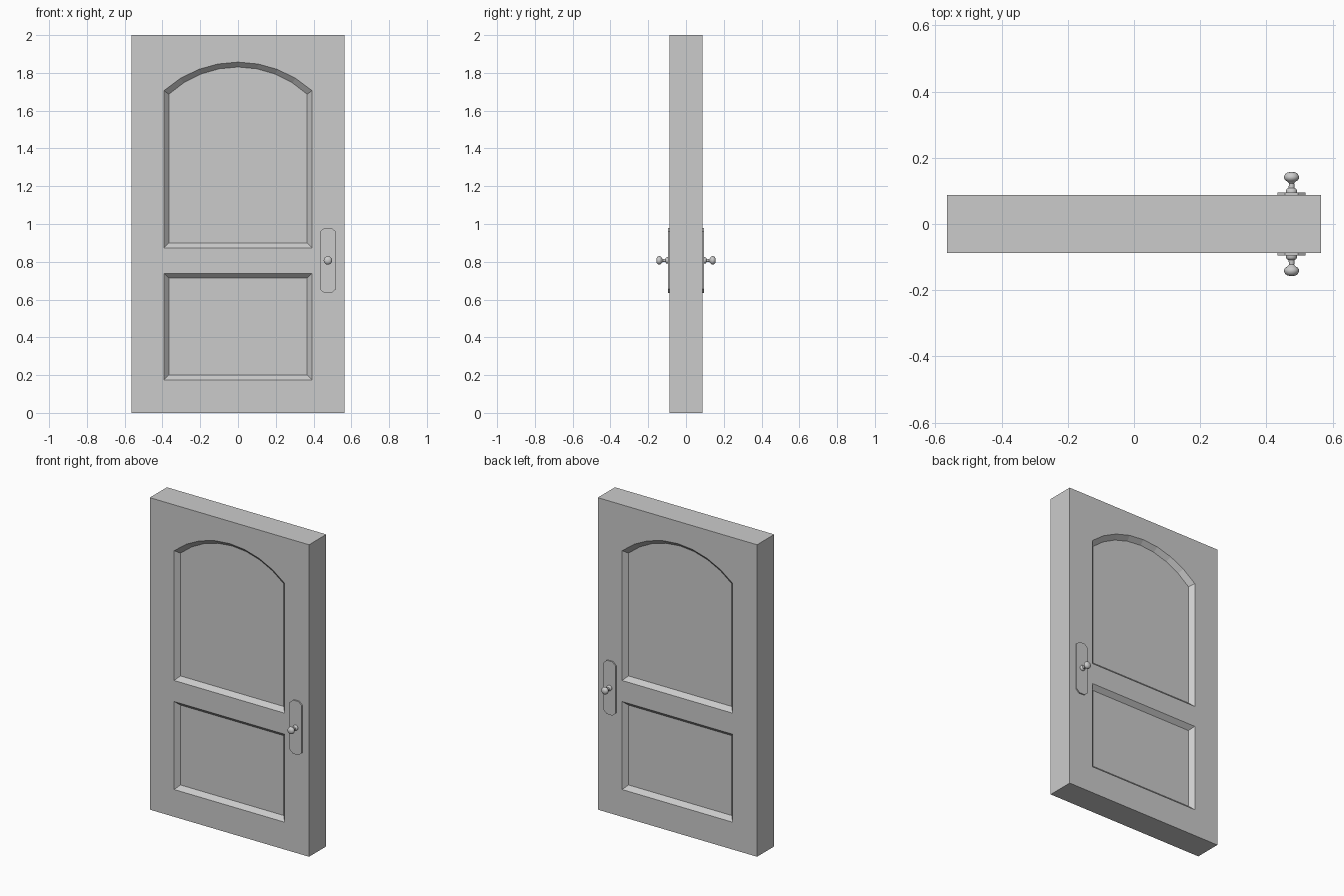
import bpy, bmesh, math
from mathutils import Vector

cube = bpy.data.objects.get("Cube")
if cube:
    bpy.data.objects.remove(cube, do_unlink=True)

GREY = (0.6, 0.6, 0.6, 1.0)
grey = bpy.data.materials.new("plain grey")
grey.use_nodes = True
grey.diffuse_color = GREY
grey.node_tree.nodes["Principled BSDF"].inputs["Base Color"].default_value = GREY

HALF_W, HALF_D, HEIGHT = 0.565, 0.087, 2.0
RECESS, BEVEL = 0.027, 0.026
LOCK_X, LOCK_Z = 0.476, 0.807
PLATE = 0.008


def finish(bm, name, smooth=False):
    bmesh.ops.recalc_face_normals(bm, faces=bm.faces)
    mesh = bpy.data.meshes.new(name)
    bm.to_mesh(mesh)
    bm.free()
    mesh.materials.append(grey)
    obj = bpy.data.objects.new(name, mesh)
    bpy.context.collection.objects.link(obj)
    if smooth:
        bpy.ops.object.select_all(action="DESELECT")
        obj.select_set(True)
        bpy.context.view_layer.objects.active = obj
        bpy.ops.object.shade_smooth_by_angle(angle=math.radians(40))
    return obj


def rectangle(half, low, high):
    return [(-half, low), (half, low), (half, high), (-half, high)]


def arched(half, low, spring, apex, steps=8):
    """Rectangle closed by a shallow circular arch."""
    rise = apex - spring
    radius = (half * half + rise * rise) / (2 * rise)
    sweep = math.asin(half / radius)
    points = [(-half, low), (half, low)]
    for i in range(steps + 1):
        a = sweep * (1 - 2 * i / steps)
        points.append((radius * math.sin(a), apex - radius + radius * math.cos(a)))
    return points


# Each panel: rim outline on the face and smaller outline on the sunken floor
half = 0.392
panels = [
    (rectangle(half, 0.175, 0.739),
     rectangle(half - BEVEL, 0.175 + BEVEL, 0.739 - BEVEL)),
    (arched(half, 0.874, 1.706, 1.857),
     arched(half - BEVEL, 0.874 + BEVEL, 1.687, 1.857 - BEVEL)),
]

# Door slab with two bevelled recesses on each face
bm = bmesh.new()


def ring(points, y):
    return [bm.verts.new((x, y, z)) for x, z in points]


def quads(a, b):
    for i in range(len(a)):
        j = (i + 1) % len(a)
        bm.faces.new((a[i], a[j], b[j], b[i]))


outer = []
for side in (-1, 1):
    rims = [ring(rectangle(HALF_W, 0, HEIGHT), side * HALF_D)]
    outer.append(rims[0])
    for rim, floor in panels:
        top = ring(rim, side * HALF_D)
        sunk = ring(floor, side * (HALF_D - RECESS))
        quads(top, sunk)
        bm.faces.new(sunk)
        rims.append(top)
    edges = []
    for r in rims:
        for i, v in enumerate(r):
            w = r[(i + 1) % len(r)]
            edges.append(bm.edges.get((v, w)) or bm.edges.new((v, w)))
    bmesh.ops.triangle_fill(bm, edges=edges, use_beauty=True,
                            normal=Vector((0, side, 0)))
quads(*outer)
finish(bm, "door_slab")

# Lock plate outline with clipped corners
w, h, flat, clip = 0.0425, 0.172, 0.02, 0.02
plate_outline = [(-w, clip - h), (-flat, -h), (flat, -h), (w, clip - h),
                 (w, h - clip), (flat, h), (-flat, h), (-w, h - clip)]

# Knob profile: radius and distance from the door face
knob_profile = [(0.017, PLATE), (0.017, 0.014), (0.014, 0.019), (0.009, 0.022),
                (0.008, 0.036), (0.012, 0.041), (0.019, 0.045), (0.0225, 0.051),
                (0.0225, 0.057), (0.019, 0.064), (0.012, 0.069), (0, 0.07)]

for side, label in ((-1, "front"), (1, "back")):
    bm = bmesh.new()
    face = bm.faces.new([bm.verts.new((LOCK_X + x, side * HALF_D, LOCK_Z + z))
                         for x, z in plate_outline])
    out = bmesh.ops.extrude_face_region(bm, geom=[face], use_keep_orig=True)
    bmesh.ops.translate(bm, vec=(0, side * PLATE, 0),
                        verts=[v for v in out["geom"] if isinstance(v, bmesh.types.BMVert)])
    finish(bm, label + "_lock_plate")

    bm = bmesh.new()
    verts = [bm.verts.new((LOCK_X + r, side * (HALF_D + d), LOCK_Z))
             for r, d in knob_profile]
    path = [bm.edges.new(pair) for pair in zip(verts, verts[1:])]
    bmesh.ops.spin(bm, geom=verts + path, cent=(LOCK_X, 0, LOCK_Z), axis=(0, 1, 0),
                   angle=math.tau, steps=20, use_merge=True)
    bmesh.ops.remove_doubles(bm, verts=bm.verts, dist=0.0001)
    finish(bm, label + "_knob", smooth=True)
